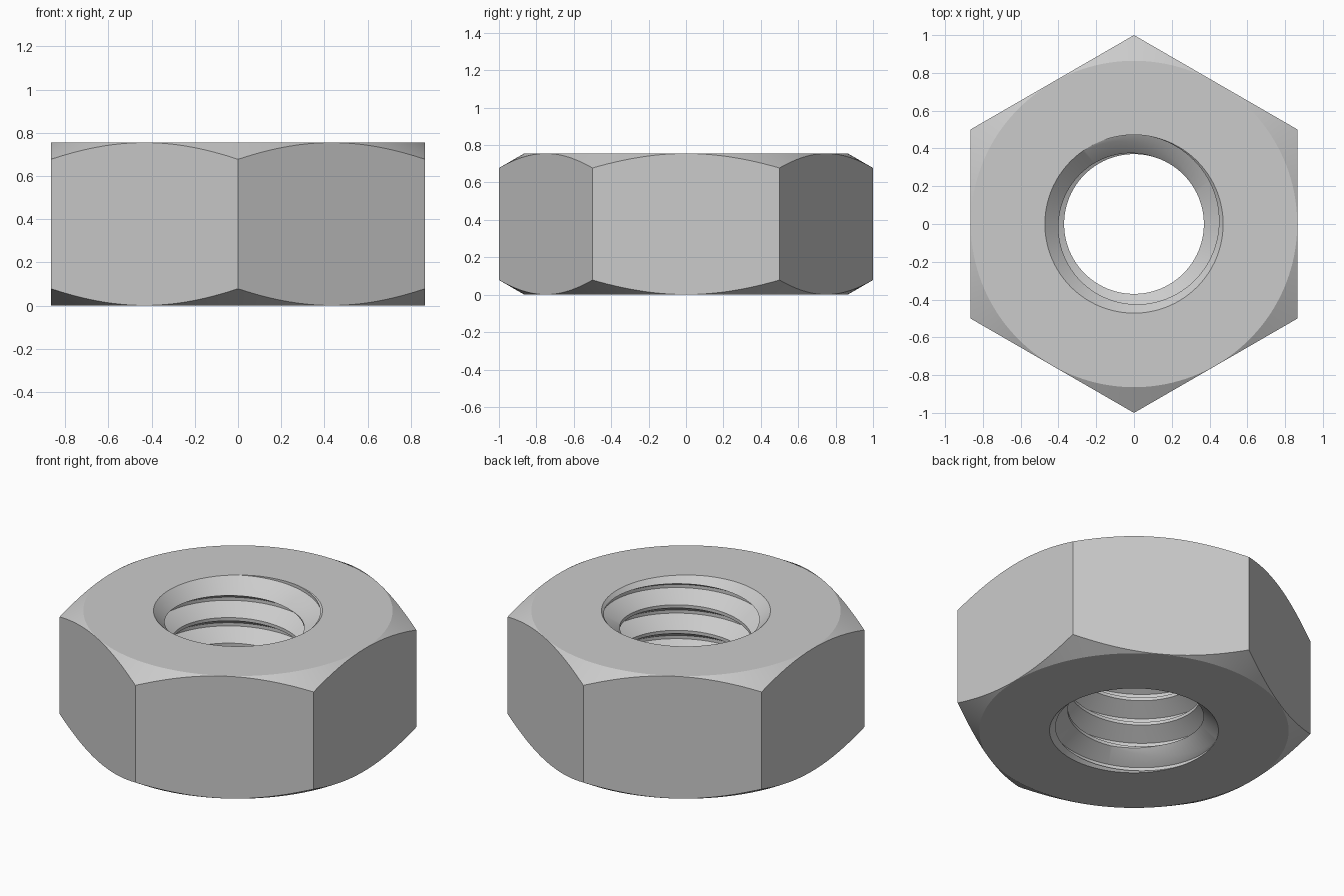
import bpy
import bmesh
from math import cos, sin, pi, tan, radians

old = bpy.data.objects.get("Cube")
if old:
    bpy.data.objects.remove(old, do_unlink=True)

HEIGHT = 0.756
PITCH = 0.1575
MINOR, MAJOR = 0.37, 0.472
SEGMENTS = 96

steel = bpy.data.materials.new("grey_steel")
steel.use_nodes = True
steel.diffuse_color = (0.6, 0.6, 0.6, 1)
for node in steel.node_tree.nodes:
    if node.type == "BSDF_PRINCIPLED":
        node.inputs["Base Color"].default_value = (0.6, 0.6, 0.6, 1)


def make_object(name, bm):
    bmesh.ops.recalc_face_normals(bm, faces=bm.faces[:])
    mesh = bpy.data.meshes.new(name)
    bm.to_mesh(mesh)
    bm.free()
    mesh.materials.append(steel)
    obj = bpy.data.objects.new(name, mesh)
    bpy.context.collection.objects.link(obj)
    return obj


def lathe(name, profile, sides, phase=0.0):
    """Closed solid of stacked rings, capped at both ends."""
    bm = bmesh.new()
    angles = [2 * pi * (i + phase) / sides for i in range(sides)]
    rings = [[bm.verts.new((r * cos(a), r * sin(a), z)) for a in angles]
             for r, z in profile]
    for low, high in zip(rings, rings[1:]):
        for i in range(sides):
            k = (i + 1) % sides
            bm.faces.new((low[i], low[k], high[k], high[i]))
    bm.faces.new(rings[0])
    bm.faces.new(rings[-1])
    return make_object(name, bm)


def threaded_rod(name, first_root, turns):
    """Right-handed helical rod with a trapezoid thread and stepped ends."""
    section = [(MINOR, -7 / 16), (MAJOR, -1 / 16), (MAJOR, 1 / 16), (MINOR, 7 / 16)]
    rows = turns * 4
    bm = bmesh.new()
    grid = {}
    for j in range(SEGMENTS):
        a = 2 * pi * j / SEGMENTS
        for i in range(rows + (4 if j == 0 else 0)):
            r, dz = section[i % 4]
            z = first_root + PITCH * (i // 4 + j / SEGMENTS + dz)
            grid[j, i] = bm.verts.new((r * cos(a), r * sin(a), z))
    # The last column joins the first one, one turn higher
    for i in range(rows):
        grid[SEGMENTS, i] = grid[0, i + 4]
    for j in range(SEGMENTS):
        for i in range(rows - 1):
            a, b = grid[j, i], grid[j + 1, i]
            c, d = grid[j + 1, i + 1], grid[j, i + 1]
            bm.faces.new((a, b, c))
            bm.faces.new((a, c, d))
    # End caps fan out from the axis, level with the thread end they close
    for row, turn in ((0, 0), (rows - 1, turns)):
        pole = bm.verts.new((0, 0, first_root + PITCH * turn))
        loop = [grid[j, row] for j in range(SEGMENTS)]
        loop += [grid[0, row + s] for s in (4, 3, 2, 1)]
        for a, b in zip(loop, loop[1:] + loop[:1]):
            bm.faces.new((a, b, pole))
    return make_object(name, bm)


# Hexagonal body, corners on the y axis
nut = lathe("hex_nut", [(1, -0.3), (1, HEIGHT + 0.3)], 6, 0.5)

# Corner chamfers at thirty degrees on both ends
FACE_R, WIDE_R = 0.864, 1.2
rise = (WIDE_R - FACE_R) * tan(radians(30))
chamfer = lathe("corner_chamfer_cutter",
                [(FACE_R, 0), (WIDE_R, rise), (WIDE_R, HEIGHT - rise), (FACE_R, HEIGHT)],
                SEGMENTS * 2, 0.25)

# Threaded bore
rod = threaded_rod("thread_cutter", 0.711 - 6 * PITCH, 8)

# Countersinks at both mouths of the bore
sink = lathe("countersink_cutter",
             [(MAJOR + 0.1, -0.1), (0.3, MAJOR - 0.3),
              (0.3, HEIGHT - MAJOR + 0.3), (MAJOR + 0.1, HEIGHT + 0.1)],
             SEGMENTS, 0.37)

cutters = ((chamfer, "INTERSECT"), (rod, "DIFFERENCE"), (sink, "DIFFERENCE"))
for cutter, operation in cutters:
    cutter.hide_render = True
    mod = nut.modifiers.new(cutter.name, "BOOLEAN")
    mod.operation = operation
    mod.solver = "EXACT"
    mod.use_self = True
    mod.object = cutter

# Bake the cuts, then drop the cutters
bpy.context.view_layer.update()
graph = bpy.context.evaluated_depsgraph_get()
baked = bpy.data.meshes.new_from_object(nut.evaluated_get(graph))
nut.modifiers.clear()
nut.data = baked
baked.name = "hex_nut"
baked.materials.clear()
baked.materials.append(steel)
for cutter, _ in cutters:
    bpy.data.objects.remove(cutter, do_unlink=True)

# Smooth the curved surfaces and keep the edges sharp
bpy.ops.object.select_all(action="DESELECT")
nut.select_set(True)
bpy.context.view_layer.objects.active = nut
bpy.ops.object.shade_smooth_by_angle(angle=radians(25))
